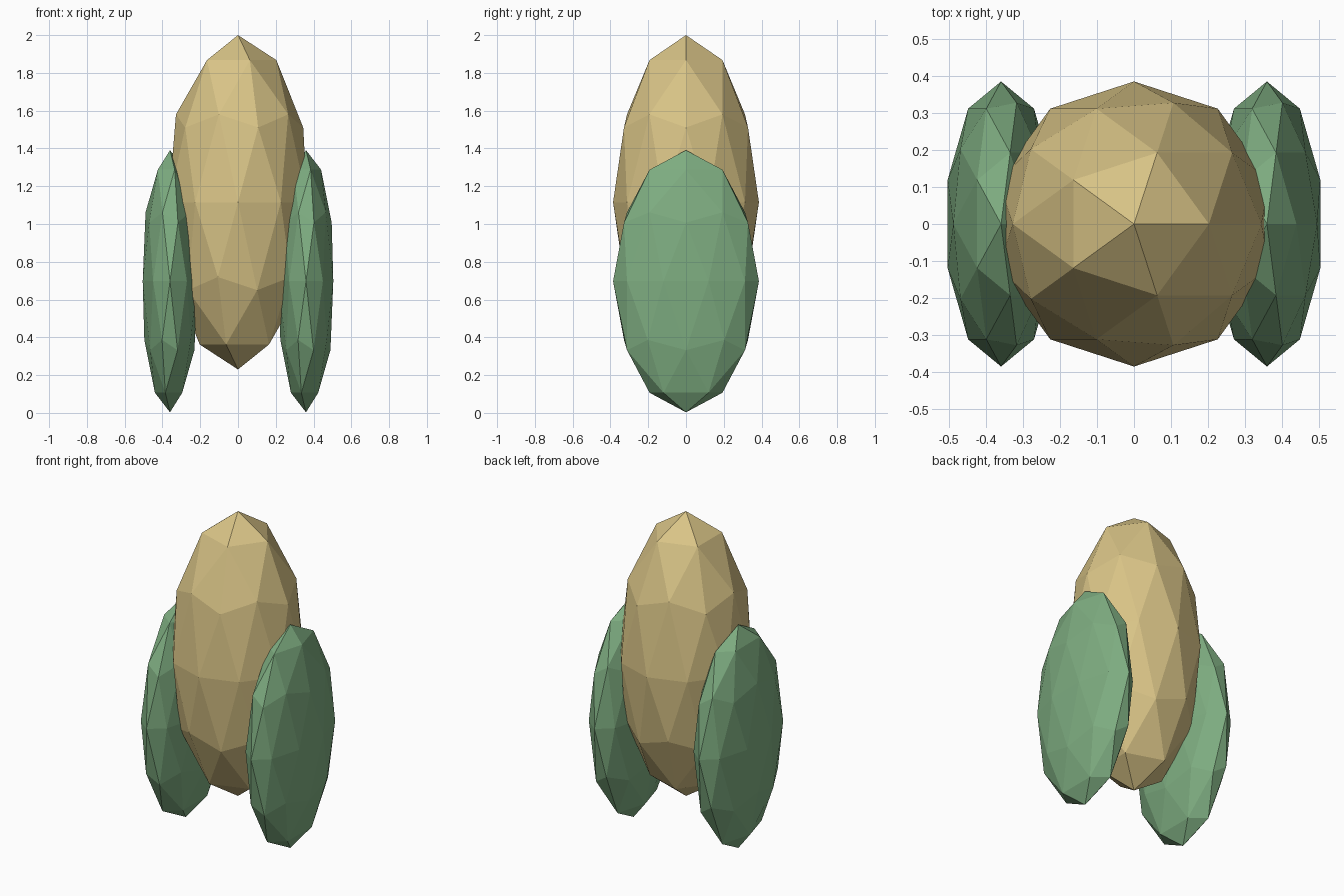
import bpy

if "Cube" in bpy.data.objects:
    bpy.data.objects.remove(bpy.data.objects["Cube"])


def material(name, color):
    m = bpy.data.materials.new(name)
    m.diffuse_color = (*color, 1)
    m.use_nodes = True
    m.node_tree.nodes["Principled BSDF"].inputs["Base Color"].default_value = m.diffuse_color
    return m


def faceted_egg(name, center, radii, mat):
    bpy.ops.mesh.primitive_ico_sphere_add(subdivisions=2, radius=1, location=center)
    ob = bpy.context.object
    ob.name = name
    ob.scale = radii
    bpy.ops.object.transform_apply(location=False, rotation=False, scale=True)
    bpy.ops.object.shade_flat()
    ob.data.materials.append(mat)
    return ob


gold = material("gold", (0.69, 0.55, 0.24))
green = material("green", (0.21, 0.42, 0.22))

# Central kernel cob
faceted_egg("cob", (0, 0, 1.115), (0.386, 0.386, 0.885), gold)

# Flattened husk leaves on both sides
for side, x in (("left", -0.36), ("right", 0.36)):
    faceted_egg(side + "_husk", (x, 0, 0.697), (0.152, 0.386, 0.694), green)
